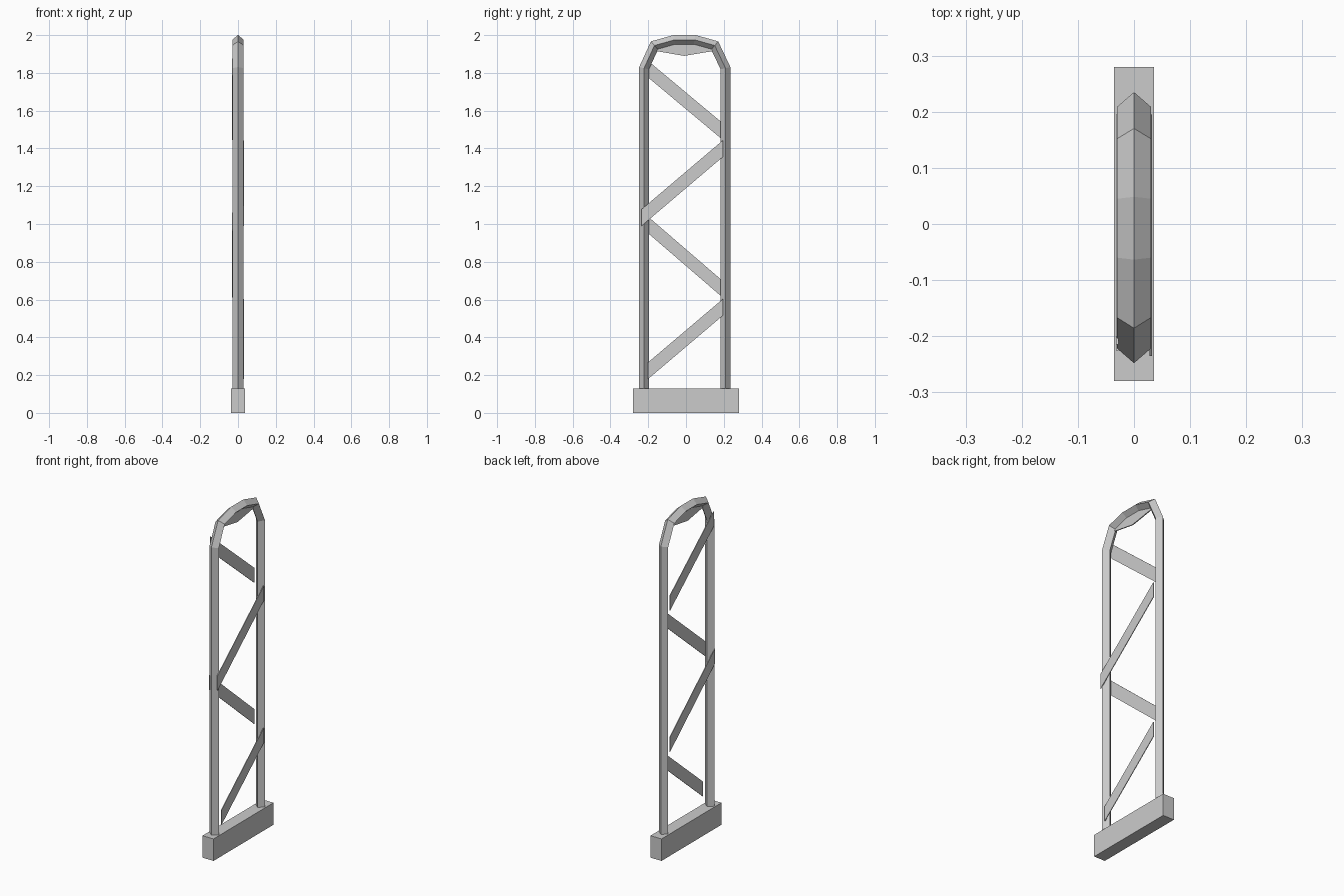
import bpy
import bmesh
from mathutils import Vector

cube = bpy.data.objects.get("Cube")
if cube:
    bpy.data.objects.remove(cube, do_unlink=True)

grey = bpy.data.materials.new("light_grey")
grey.use_nodes = True
colour = (0.6, 0.6, 0.6, 1)
grey.diffuse_color = colour
grey.node_tree.nodes["Principled BSDF"].inputs["Base Color"].default_value = colour


def finish(name, bm):
    bmesh.ops.recalc_face_normals(bm, faces=bm.faces)
    mesh = bpy.data.meshes.new(name)
    bm.to_mesh(mesh)
    bm.free()
    mesh.materials.append(grey)
    obj = bpy.data.objects.new(name, mesh)
    bpy.context.collection.objects.link(obj)
    return obj


def plate(name, outline, x, thick):
    """Extrude a side (y, z) outline along x, centred on x."""
    bm = bmesh.new()
    face = bm.faces.new([bm.verts.new((x - thick / 2, y, z)) for y, z in outline])
    ext = bmesh.ops.extrude_face_region(bm, geom=[face])
    verts = [g for g in ext["geom"] if isinstance(g, bmesh.types.BMVert)]
    bmesh.ops.translate(bm, verts=verts, vec=(thick, 0, 0))
    return finish(name, bm)


def diamond_tube(name, path, half_x, half_w):
    """Sweep a diamond section along a (y, z) path with mitred corners."""
    pts = [Vector(p) for p in path]
    bm = bmesh.new()
    rings = []
    for i, p in enumerate(pts):
        a = (p - pts[i - 1]).normalized() if i else None
        b = (pts[i + 1] - p).normalized() if i < len(pts) - 1 else None
        a, b = a or b, b or a
        t = (a + b).normalized()
        out = Vector((-t.y, t.x)) * half_w / t.dot(a)
        rings.append([bm.verts.new(c) for c in (
            (half_x, p.x, p.y), (0, p.x + out.x, p.y + out.y),
            (-half_x, p.x, p.y), (0, p.x - out.x, p.y - out.y))])
    for r, s in zip(rings, rings[1:]):
        for k in range(4):
            n = (k + 1) % 4
            bm.faces.new((r[k], r[n], s[n], s[k]))
    bm.faces.new(rings[0])
    bm.faces.new(rings[-1])
    return finish(name, bm)


# Base block
plate("base", [(-0.28, 0), (0.28, 0), (0.28, 0.13), (-0.28, 0.13)], 0, 0.072)

# Posts and arched top in one bent tube
diamond_tube("arched_frame", [
    (-0.222, 0.12), (-0.222, 1.825), (-0.167, 1.945), (-0.06, 1.975),
    (0.045, 1.975), (0.152, 1.945), (0.209, 1.825), (0.209, 0.12)], 0.03, 0.026)

# Lens-shaped panel under the arch
plate("top_panel", [
    (-0.155, 1.915), (-0.01, 1.89), (0.142, 1.915),
    (0.14, 1.93), (0.045, 1.955), (-0.06, 1.955), (-0.155, 1.93)], 0, 0.006)

# Zigzag braces, alternating between the two sides of the frame
braces = [("lower_rising", 0.18, 0.515, 0.03, -0.2),
          ("lower_falling", 0.95, 0.61, -0.03, -0.225),
          ("upper_rising", 1.02, 1.355, 0.03, -0.235),
          ("upper_falling", 1.775, 1.445, -0.03, -0.215)]
for name, z0, z1, x, start in braces:
    z = z0 + (z1 - z0) * (start + 0.2) / 0.39
    plate(name + "_brace", [
        (start, z), (0.195, z1), (0.195, z1 + 0.088), (start, z + 0.088)], x, 0.004)
